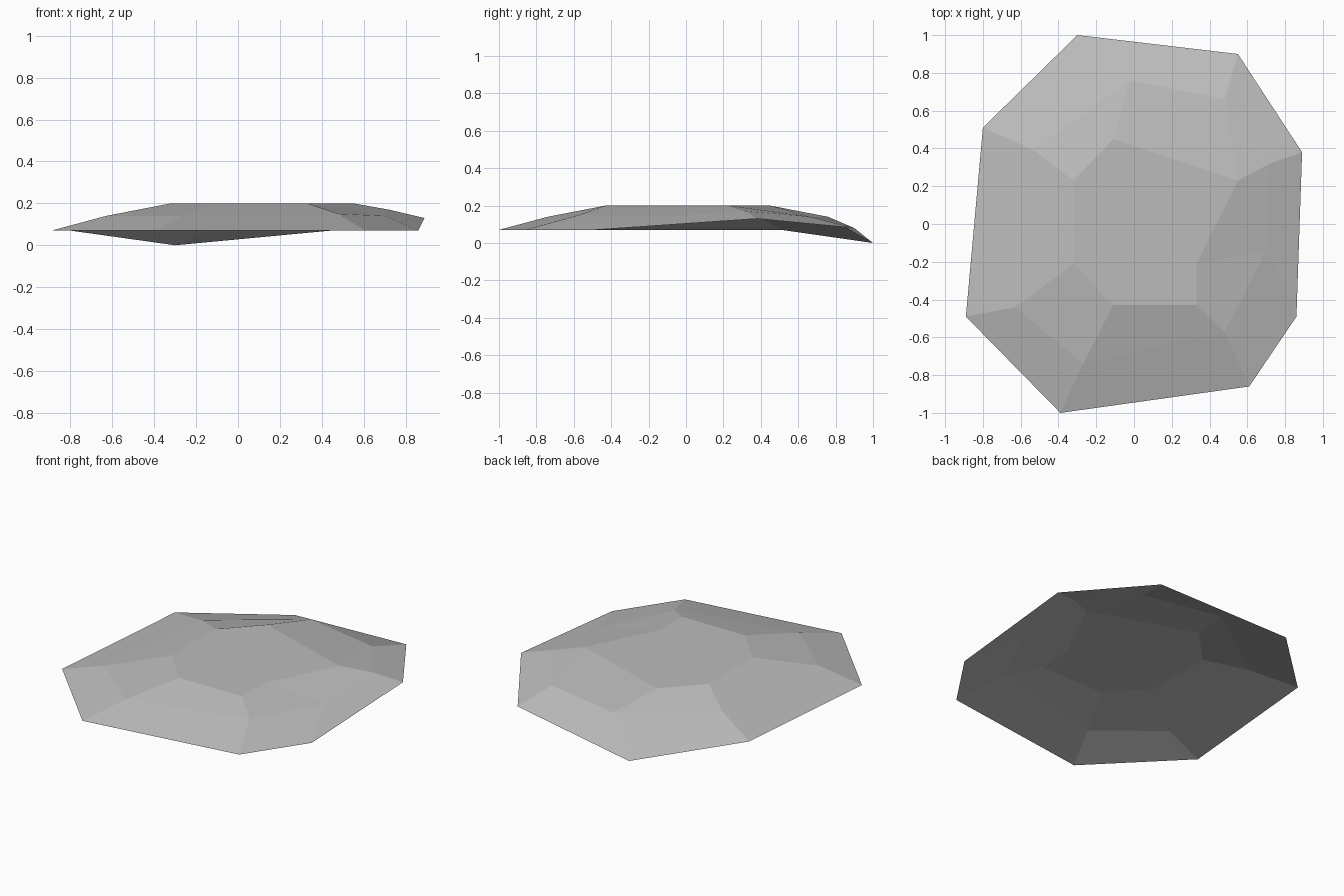
import bpy
import bmesh

default_cube = bpy.data.objects.get("Cube")
if default_cube:
    bpy.data.objects.remove(default_cube, do_unlink=True)


def make_material(name, colour):
    material = bpy.data.materials.new(name)
    material.use_nodes = True
    material.diffuse_color = colour
    material.node_tree.nodes["Principled BSDF"].inputs["Base Color"].default_value = colour
    return material


# Three rings of the rock, counter-clockwise from the front left corner
RIM = [(-.39, -1, .07), (.61, -.86, .07), (.86, -.49, .07), (.89, .38, .13),
       (.55, .9, .08), (-.3, 1, 0), (-.8, .51, .07), (-.89, -.49, .07)]
SHOULDER = [(-.27, -.74, .14), (.48, -.57, .15), (.7, -.14, .14), (.72, .32, .17),
            (.48, .66, .14), (-.02, .76, .14), (-.53, .39, .14), (-.63, -.44, .14)]
PLATEAU = [(-.11, -.43), (.33, -.43), (.33, -.21), (.55, .23),
           (-.11, .45), (-.32, .23), (-.32, -.21)]
TOP_HEIGHT = .2


def bridge(bm, lower, upper):
    """Join two rings of equal length, using a triangle where a corner repeats."""
    count = len(lower)
    for i in range(count):
        j = (i + 1) % count
        corners = [lower[i], lower[j], upper[j], upper[i]]
        bm.faces.new(list(dict.fromkeys(corners)))


# Flat rock slab: open underneath, two sloping bands and a level top
bm = bmesh.new()
rim = [bm.verts.new(point) for point in RIM]
shoulder = [bm.verts.new(point) for point in SHOULDER]
plateau = [bm.verts.new((x, y, TOP_HEIGHT)) for x, y in PLATEAU]
bm.faces.new(plateau)
# The back left corner of the top serves two shoulder corners
plateau_ring = plateau[:4] + plateau[3:]
bridge(bm, rim, shoulder)
bridge(bm, shoulder, plateau_ring)

mesh = bpy.data.meshes.new("rock_slab")
bm.to_mesh(mesh)
bm.free()
mesh.materials.append(make_material("stone grey", (.5, .5, .5, 1)))
rock = bpy.data.objects.new("rock_slab", mesh)
bpy.context.collection.objects.link(rock)
